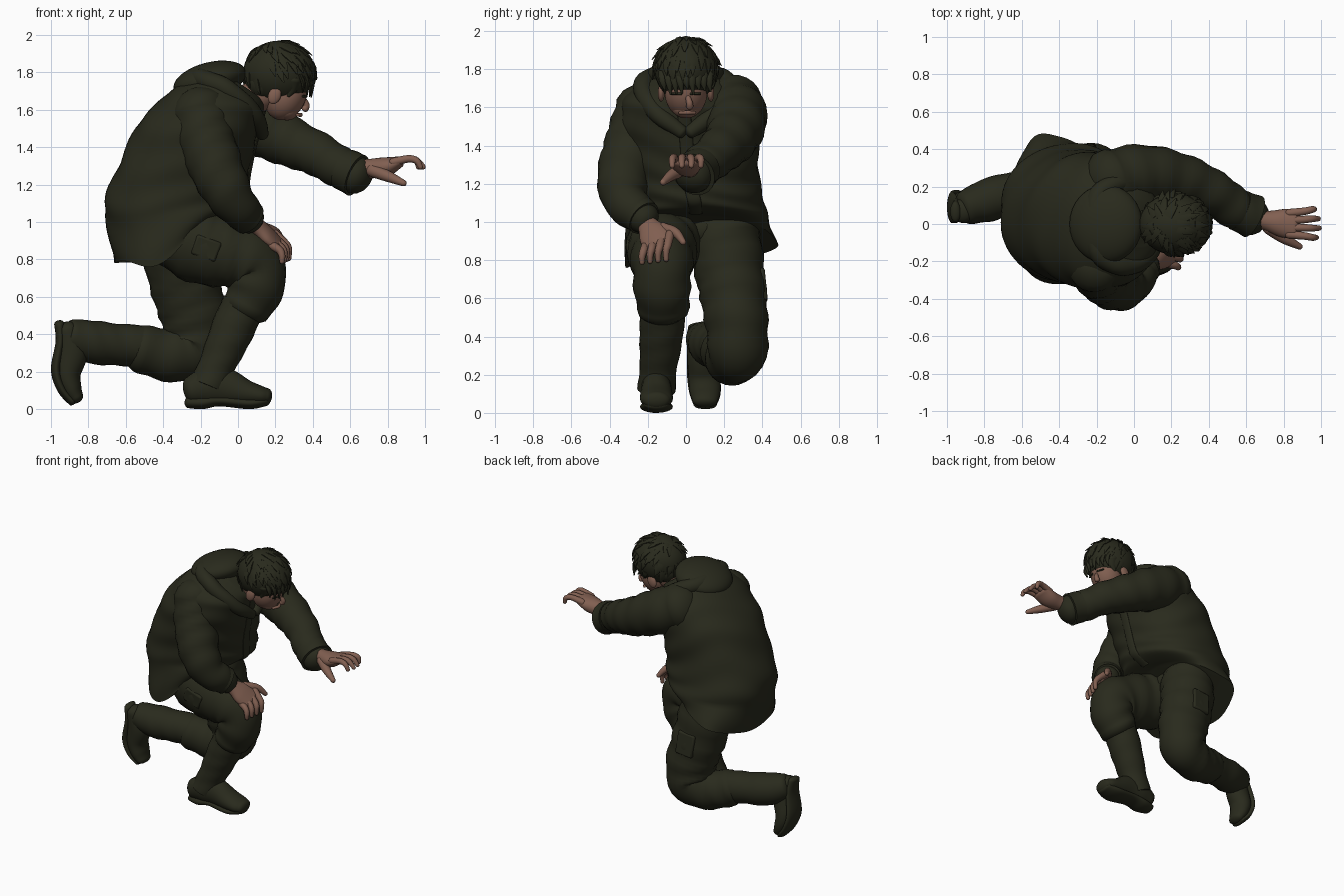
import bpy, bmesh, math, random
from mathutils import Vector

random.seed(4)
cube = bpy.data.objects.get("Cube")
if cube:
    bpy.data.objects.remove(cube, do_unlink=True)


def material(name, rgb):
    m = bpy.data.materials.new(name)
    m.use_nodes = True
    m.diffuse_color = (*rgb, 1)
    shader = m.node_tree.nodes["Principled BSDF"]
    shader.inputs["Base Color"].default_value = (*rgb, 1)
    shader.inputs["Roughness"].default_value = 0.9
    return m


OLIVE = material("dark olive", (0.022, 0.023, 0.012))
SKIN = material("skin brown", (0.22, 0.115, 0.082))


def finish(ob, name, mat):
    ob.name = name
    ob.data.materials.append(mat)
    bpy.ops.object.select_all(action="DESELECT")
    ob.select_set(True)
    bpy.context.view_layer.objects.active = ob
    bpy.ops.object.shade_smooth_by_angle(angle=math.radians(50))
    return ob


def spline(keys, steps):
    """Smooth interpolation of tuples of any length."""
    out, last = [], len(keys) - 1
    for i in range(last):
        quad = [keys[max(0, min(last, i + j))] for j in (-1, 0, 1, 2)]
        for s in range(steps):
            t = s / steps
            out.append([b + t / 2 * (c - a + t * (2 * a - 5 * b + 4 * c - d + t * (3 * (b - c) + d - a)))
                        for a, b, c, d in zip(*quad)])
    return out + [list(keys[-1])]


def loft(name, rings, mat):
    """Bridge rings of points into a closed surface."""
    bm = bmesh.new()
    loops = [[bm.verts.new(p) for p in ring] for ring in rings]
    n = len(loops[0])
    for a, b in zip(loops, loops[1:]):
        for i in range(n):
            j = (i + 1) % n
            bm.faces.new((a[i], a[j], b[j], b[i]))
    bm.faces.new(loops[0])
    bm.faces.new(loops[-1])
    bmesh.ops.recalc_face_normals(bm, faces=bm.faces)
    mesh = bpy.data.meshes.new(name)
    bm.to_mesh(mesh)
    bm.free()
    ob = bpy.data.objects.new(name, mesh)
    bpy.context.collection.objects.link(ob)
    return finish(ob, name, mat)


def tube(name, keys, mat=OLIVE, dome=0.0, folds=0.0, sides=24, steps=6, ref=(0, 1, 0)):
    """Sweep along keys of x, y, z, radius and optional side radius."""
    pts = spline(keys, steps)
    centres = [Vector(p[:3]) for p in pts]
    sections = []
    for i, p in enumerate(pts):
        t = (centres[min(i + 1, len(pts) - 1)] - centres[max(i - 1, 0)]).normalized()
        sections.append((centres[i], t, p[3], p[-1]))

    def cap(section, sign):
        c, t, ru, rv = section
        for a in (0.4, 0.8, 1.15, 1.45):
            k = math.cos(a)
            yield c + t * sign * dome * min(ru, rv) * math.sin(a), t, ru * k, rv * k

    if dome:
        sections = list(cap(sections[0], -1))[::-1] + sections + list(cap(sections[-1], 1))
    rings, travel, prev = [], 0, sections[0][0]
    for c, t, ru, rv in sections:
        travel += (c - prev).length
        prev = c
        v = Vector(ref) - t * t.dot(Vector(ref))
        v.normalize()
        u = t.cross(v)
        ring = []
        for k in range(sides):
            a = math.tau * k / sides
            f = 1 + folds * math.sin(travel * 45 + 2 * math.sin(a + travel * 5) + a)
            ring.append(c + u * ru * f * math.cos(a) + v * rv * f * math.sin(a))
        rings.append(ring)
    return loft(name, rings, mat)


def ball(name, loc, radii, mat=OLIVE, pitch=0.0):
    bpy.ops.mesh.primitive_uv_sphere_add(segments=32, ring_count=18, location=loc, rotation=(0, pitch, 0))
    ob = bpy.context.object
    ob.scale = radii
    return finish(ob, name, mat)


def box(name, loc, size, rot):
    bpy.ops.mesh.primitive_cube_add(size=1, location=loc, rotation=rot)
    ob = bpy.context.object
    ob.scale = size
    bpy.ops.object.transform_apply(location=False, rotation=False, scale=True)
    bevel = ob.modifiers.new("soft edge", "BEVEL")
    bevel.width, bevel.segments = 0.012, 2
    return finish(ob, name, OLIVE)


# Jacket body: back x z, front x z, middle y, half width
jacket = spline([
    (-.66, .78, -.13, 1.03, .06, .385), (-.70, .97, .00, 1.07, .06, .37),
    (-.71, 1.13, .04, 1.13, .05, .355), (-.63, 1.32, .05, 1.21, .03, .35),
    (-.55, 1.50, .07, 1.32, .02, .36), (-.44, 1.63, .10, 1.45, .01, .36),
    (-.32, 1.73, .13, 1.56, 0, .32), (-.18, 1.79, .14, 1.62, 0, .23),
    (-.08, 1.80, .13, 1.66, 0, .12)], 6)


def squared(v):
    return math.copysign(abs(v) ** 0.9, v)


def jacket_ring(row, index, sides=64):
    """Ring with drapes, a dipped near hem and a flared far hem corner."""
    bx, bz, fx, fz, yc, ry = row
    skirt = max(0, 1 - index / 7)
    ring = []
    for k in range(sides):
        a = math.tau * k / sides
        fold = 1 + 0.014 * math.sin(index * 0.8 + 3 * math.sin(2 * a) + a)
        c, s = squared(math.cos(a)) * fold, squared(math.sin(a)) * fold
        dip = skirt * .12 * max(0, math.cos(a + 1.65)) ** 6
        flare = skirt * .07 * max(0, math.cos(a - 2.1)) ** 10
        ring.append(((bx + fx) / 2 + c * (fx - bx) / 2, yc + s * ry + flare,
                     (bz + fz) / 2 + c * (fz - bz) / 2 - dip + flare * .3))
    return ring


loft("jacket_body", [jacket_ring(r, i) for i, r in enumerate(jacket)], OLIVE)
tube("jacket_placket", [(r[2] + .002, r[4] - .01, r[3], .010, .035) for r in jacket[3:40:6]])

# Collar and folded hood
half = [(.13, -.02, 1.47, .035), (.08, -.16, 1.58, .05), (-.06, -.225, 1.71, .052), (-.20, -.13, 1.765, .055)]
tube("collar", half + [(x, -y, z, r) for x, y, z, r in half[::-1]], dome=.6, folds=.03, ref=(.5, 0, .86))
ball("hood", (-.15, 0, 1.758), (.20, .21, .096), pitch=-.25)

# Sleeves
tube("raised_sleeve", [(-.13, .235, 1.615, .165), (.05, .265, 1.535, .16), (.25, .24, 1.44, .137),
                       (.42, .17, 1.365, .118), (.54, .085, 1.295, .11), (.635, .04, 1.25, .10)],
     dome=.8, folds=.035)
tube("raised_cuff", [(.56, .075, 1.285, .112), (.635, .04, 1.25, .118)], folds=.02)
tube("resting_sleeve", [(-.20, -.215, 1.60, .15), (-.17, -.265, 1.44, .152), (-.10, -.325, 1.25, .14),
                        (-.03, -.32, 1.12, .12), (.03, -.26, 1.05, .10), (.06, -.22, 1.02, .085)],
     dome=.8, folds=.035)
tube("resting_cuff", [(.02, -.26, 1.055, .10), (.06, -.22, 1.02, .095)])

# Raised hand with spread fingers
tube("raised_palm", [(.58, .05, 1.28, .05, .045), (.70, .02, 1.285, .052, .052), (.79, .005, 1.295, .052, .075),
                     (.86, 0, 1.32, .032, .078)], SKIN, dome=.8)
for i in range(4):
    y, tip = .058 - .038 * i, .078 - .05 * i
    reach = (.965, .985, .99, .975)[i]
    tube("raised_finger", [(.83, y, 1.32, .023), (.91, (y + tip) / 2, 1.338, .02),
                           (.955, tip, 1.328, .018), (reach, tip, 1.295, .014)], SKIN, dome=1, sides=12, steps=4)
tube("raised_thumb", [(.72, -.02, 1.275, .035), (.80, -.075, 1.245, .03), (.885, -.12, 1.208, .017)],
     SKIN, dome=1, sides=12)

# Resting hand draped over the knee, its back turned partly outward
tube("resting_palm", [(.04, -.235, 1.03, .045, .045), (.10, -.20, .98, .042, .055), (.15, -.17, .935, .04, .08),
                      (.205, -.145, .89, .028, .08)], SKIN, dome=.8, ref=(0, .88, .45))
for i in range(4):
    y, lift = -.21 + .042 * i, .02 * i
    out = .012 * i
    tube("resting_finger", [(.18 + out / 2, y, .875 + lift, .024), (.222 + out, y - .012, .85 + lift / 2, .021),
                            (.235 + out, y - .02, .82 + lift / 2, .018), (.235 + out, y - .02, .79 + lift / 4, .014)],
         SKIN, dome=1, sides=12, steps=4)
tube("resting_thumb", [(.14, -.12, .97, .028), (.20, -.055, .945, .025), (.24, -.015, .895, .016)],
     SKIN, dome=1, sides=12)

# Planted leg
tube("planted_trouser", [(-.38, -.08, .97, .18, .19), (-.20, -.12, .875, .205, .19), (.01, -.125, .815, .175, .17),
                         (.10, -.125, .75, .16, .155), (.095, -.125, .65, .148, .148), (.05, -.12, .55, .135, .138)],
     dome=.55, folds=.035)
tube("planted_boot_shaft", [(.03, -.12, .56, .118), (-.04, -.13, .40, .114), (-.11, -.145, .24, .098),
                            (-.16, -.155, .12, .10)], folds=.02)
tube("planted_boot_foot", [(-.25, -.16, .10, .075, .07), (-.17, -.158, .12, .10, .082),
                           (-.07, -.155, .12, .10, .08), (.04, -.155, .088, .07, .086),
                           (.12, -.155, .072, .052, .085), (.155, -.155, .066, .045, .07)], dome=.6)
tube("planted_boot_sole", [(-.265, -.16, .035, .03, .055), (-.19, -.16, .035, .035, .075),
                           (-.10, -.155, .045, .03, .072), (.06, -.155, .032, .032, .086),
                           (.15, -.155, .045, .028, .065)], dome=.7)

# Kneeling leg
tube("kneeling_trouser", [(-.34, .19, .95, .19, .20), (-.29, .235, .70, .19, .18), (-.23, .265, .47, .178, .165),
                          (-.235, .27, .33, .16, .155), (-.36, .24, .29, .145, .138), (-.53, .195, .325, .125, .12)],
     dome=.6, folds=.035)
tube("kneeling_boot_shaft", [(-.50, .20, .335, .112), (-.65, .165, .345, .112), (-.79, .125, .36, .115),
                             (-.90, .085, .395, .09)], folds=.02, dome=.4)
tube("kneeling_boot_foot", [(-.915, .07, .425, .06, .065), (-.89, .08, .31, .085, .075),
                            (-.91, .095, .19, .07, .083), (-.89, .10, .11, .055, .08),
                            (-.865, .10, .06, .04, .065)], dome=.7)
tube("kneeling_boot_sole", [(-.955, .065, .455, .028, .055), (-.95, .075, .36, .025, .07),
                            (-.972, .09, .21, .028, .085), (-.94, .10, .105, .026, .082),
                            (-.885, .10, .04, .024, .06)], dome=.7)

# Seat and cargo pockets
ball("trouser_seat", (-.39, .06, .96), (.22, .27, .14))
box("planted_cargo_pocket", (-.17, -.295, .86), (.14, .03, .11), (.1, .35, 0))
box("kneeling_cargo_pocket", (-.28, .405, .67), (.14, .03, .17), (.1, -.1, 0))

# Head, tilted forward
tube("neck", [(-.02, 0, 1.62, .09), (.10, 0, 1.67, .088), (.20, 0, 1.72, .09)], SKIN)
ball("face", (.255, 0, 1.68), (.11, .112, .14), SKIN, pitch=.4)
ball("jaw", (.255, 0, 1.605), (.07, .078, .06), SKIN, pitch=.4)
tube("nose", [(.35, .008, 1.66, .013), (.366, .018, 1.625, .017), (.358, .02, 1.605, .019)], SKIN, dome=.8, sides=12)
tube("lips", [(.318, -.032, 1.572, .009), (.335, .008, 1.573, .011), (.318, .045, 1.572, .009)],
     SKIN, dome=.8, sides=10, ref=(0, 0, 1))
for side in (-1, 1):
    ball("ear", (.195, side * .13, 1.675), (.034, .018, .046), SKIN, pitch=.4)
    tube("eyebrow", [(.362, side * .025, 1.672, .007), (.348, side * .075, 1.672, .006)],
         dome=.8, sides=8, ref=(0, 0, 1))
    tube("hair_temple", [(.29, side * .11, 1.76, .05, .04), (.28, side * .105, 1.71, .035, .022),
                         (.27, side * .108, 1.675, .01, .008)], dome=.8, sides=12)

# Hair cap with combed tufts
crown, cap_radii = Vector((.22, 0, 1.80)), Vector((.192, .165, .17))
ball("hair", crown, cap_radii)
ball("hair_nape", (.13, 0, 1.745), (.09, .125, .10))
for i in range(90):
    d = Vector((random.gauss(0, 1), random.gauss(0, 1), random.gauss(.3, 1))).normalized()
    if d.z < -.35 or (d.z < .05 and d.x > .3):
        continue
    root = crown + d * .975 * cap_radii
    flow = d - Vector((-.35, 0, .94))
    flow = (flow - d * flow.dot(d)).normalized()
    a, b = root + flow * .04 + d * .004, root + flow * .085 + d * random.uniform(-.012, .006)
    tube("hair_tuft", [(*root, .007, .024), (*a, .007, .018), (*b, .002, .003)], sides=6, steps=2, ref=flow.cross(d))
for i in range(9):
    y = -.12 + .03 * i
    x = .40 - 3.5 * y * y
    tube("hair_fringe", [(x - .02, y, 1.79, .012, .024), (x, y, 1.74, .011, .02),
                         (x - .005, y + .01, random.uniform(1.66, 1.70), .003, .004)], sides=8, steps=3)
